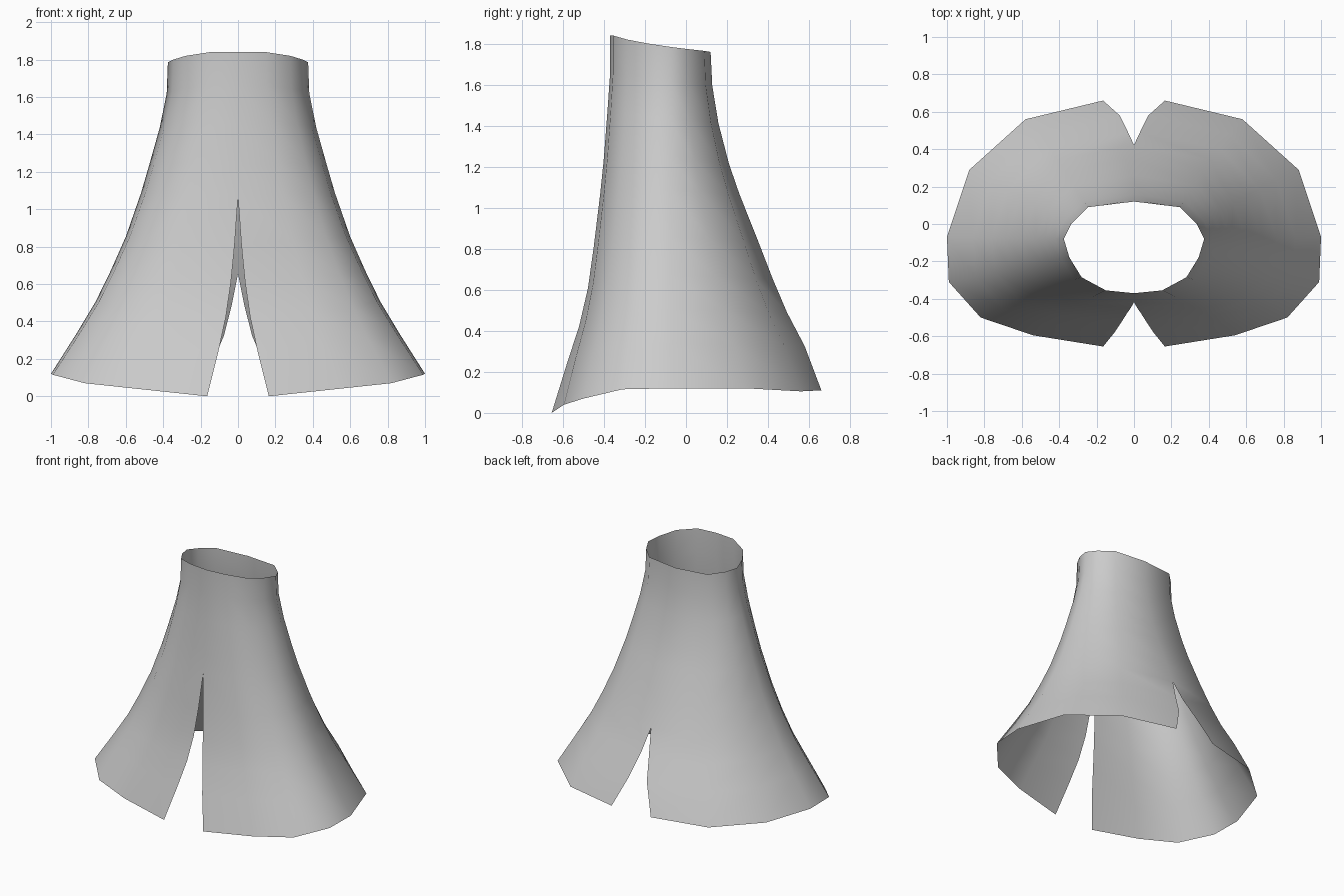
import bpy, bmesh

if "Cube" in bpy.data.objects:
    bpy.data.objects.remove(bpy.data.objects["Cube"])

# Right half of the waist and the hem, from front centre to back centre
waist = [(0, -.37, 1.84), (.15, -.355, 1.84), (.28, -.285, 1.82), (.345, -.18, 1.80),
         (.375, -.08, 1.785), (.335, 0, 1.775), (.245, .09, 1.765), (0, .12, 1.76)]
hem = [(.165, -.655, 0), (.54, -.595, .04), (.82, -.50, .07), (.99, -.31, .115),
       (1.0, -.07, .12), (.88, .29, .12), (.58, .56, .105), (.165, .66, .11)]

# Row heights (waist to hem) and how far each row has flared
drop = [0, .10, .21, .33, .42, .56, .67, .77, .87, 1]
flare_side = [0, .01, .07, .16, .23, .36, .49, .62, .78, 1]
flare_front = [0, 0, .05, .11, .17, .28, .38, .53, .74, 1]
flare_back = [0, .015, .07, .165, .26, .43, .56, .69, .85, 1]

# Half widths of the front and back slits, row by row
slit_front = [0, 0, 0, 0, 0, .018, .038, .065, .105, .165]
slit_back = [0, 0, 0, 0, 0, 0, 0, .033, .075, .165]


def mix(a, b, t):
    return a + (b - a) * t


bm = bmesh.new()
last = len(waist) - 1
rows = []
for r, t in enumerate(drop):
    row = []
    for c, (w, h) in enumerate(zip(waist, hem)):
        x = mix(w[0], h[0], flare_side[r])
        if c == 0:
            x = slit_front[r]
        elif c == last:
            x = slit_back[r]
        flare_y = mix(flare_front[r], flare_back[r], c / last)
        row.append(bm.verts.new((x, mix(w[1], h[1], flare_y), mix(w[2], h[2], t))))
    rows.append(row)
for upper, lower in zip(rows, rows[1:]):
    for c in range(last):
        bm.faces.new((upper[c], lower[c], lower[c + 1], upper[c + 1]))
for f in bm.faces:
    f.smooth = True

# Flared skirt, open at waist and hem, mirrored left to right
mesh = bpy.data.meshes.new("skirt")
bm.to_mesh(mesh)
bm.free()
skirt = bpy.data.objects.new("skirt", mesh)
bpy.context.collection.objects.link(skirt)
mirror = skirt.modifiers.new("mirror", 'MIRROR')
mirror.use_axis = (True, False, False)
mirror.use_mirror_merge = True
mirror.merge_threshold = 0.001
